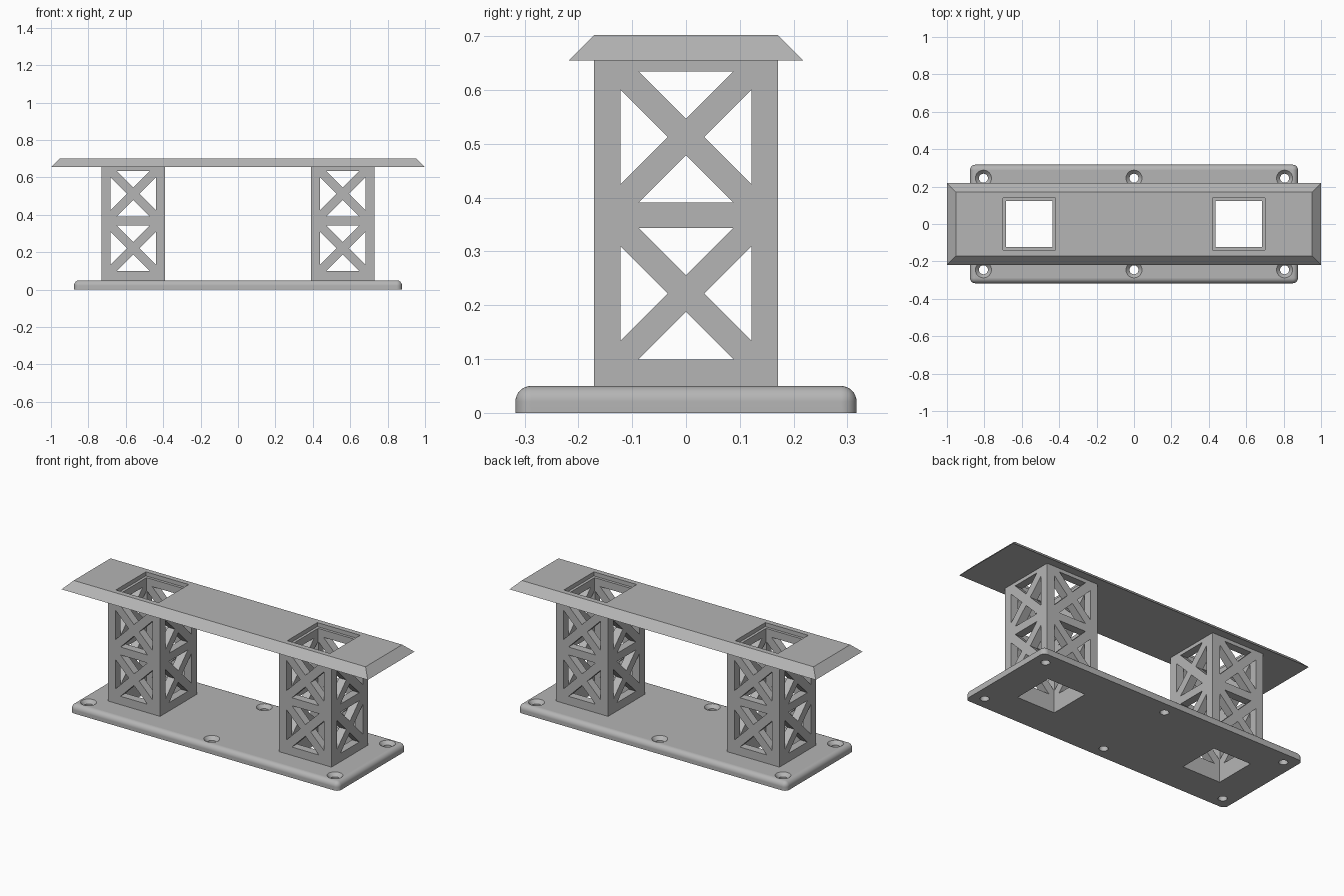
import bpy, bmesh
from math import radians
from mathutils import Matrix, Vector

if "Cube" in bpy.data.objects:
    bpy.data.objects.remove(bpy.data.objects["Cube"], do_unlink=True)

grey = bpy.data.materials.new("matte grey")
grey.use_nodes = True
GREY = (0.46, 0.46, 0.46, 1)
grey.diffuse_color = GREY
grey.node_tree.nodes["Principled BSDF"].inputs["Base Color"].default_value = GREY

BASE_TOP, DECK_BOTTOM, DECK_TOP = 0.05, 0.655, 0.702
COLUMN_X, COLUMN_HALF, SHAFT_HALF = 0.56, 0.171, 0.124


def make_object(name, bm):
    bmesh.ops.recalc_face_normals(bm, faces=bm.faces)
    mesh = bpy.data.meshes.new(name)
    bm.to_mesh(mesh)
    bm.free()
    mesh.materials.append(grey)
    ob = bpy.data.objects.new(name, mesh)
    bpy.context.collection.objects.link(ob)
    return ob


def add_box(bm, cx, hx, hy, z0, z1):
    m = Matrix.Translation((cx, 0, (z0 + z1) / 2)) @ Matrix.Diagonal((2 * hx, 2 * hy, z1 - z0, 1))
    return bmesh.ops.create_cube(bm, size=1, matrix=m)["verts"]


def add_triangle_prism(bm, points, reach):
    """Triangle in the xz plane pushed through along y."""
    face = bm.faces.new([bm.verts.new((x, -reach, z)) for x, z in points])
    new = bmesh.ops.extrude_face_region(bm, geom=[face])["geom"]
    moved = [v for v in new if isinstance(v, bmesh.types.BMVert)]
    bmesh.ops.translate(bm, verts=moved, vec=(0, 2 * reach, 0))


def cut(target, bm):
    cutter = make_object("cutter", bm)
    cutter.hide_render = True
    mod = target.modifiers.new("cut", "BOOLEAN")
    mod.operation, mod.solver, mod.object = "DIFFERENCE", "EXACT", cutter
    bpy.context.view_layer.objects.active = target
    bpy.ops.object.modifier_apply(modifier=mod.name)
    bpy.data.objects.remove(cutter, do_unlink=True)


def shafts(half, z0, z1):
    bm = bmesh.new()
    for side in (-1, 1):
        add_box(bm, side * COLUMN_X, half, half, z0, z1)
    return bm


# Base plate with rounded upper edges and corners
bm = bmesh.new()
add_box(bm, 0, 0.877, 0.317, 0, BASE_TOP)
rounded = [e for e in bm.edges if max(v.co.z for v in e.verts) > 0.01]
bmesh.ops.bevel(bm, geom=rounded, offset=0.029, segments=8, profile=0.5, affect="EDGES")
base = make_object("base_plate", bm)
cut(base, shafts(SHAFT_HALF, -0.1, 0.1))

# Countersunk screw holes: straight bores, then cones
for r_low, r_high, z_low, z_high in ((0.024, 0.024, -0.05, 0.1), (0.0145, 0.062, 0.02, 0.07)):
    bm = bmesh.new()
    for x in (-0.805, 0, 0.805):
        for y in (-0.245, 0.245):
            bmesh.ops.create_cone(bm, cap_ends=True, segments=32, radius1=r_low, radius2=r_high,
                                  depth=z_high - z_low,
                                  matrix=Matrix.Translation((x, y, (z_low + z_high) / 2)))
    cut(base, bm)

bpy.ops.object.select_all(action="DESELECT")
base.select_set(True)
bpy.context.view_layer.objects.active = base
bpy.ops.object.shade_smooth_by_angle(angle=radians(30))
weighted = base.modifiers.new("clean flats", "WEIGHTED_NORMAL")
weighted.keep_sharp = True


def lattice_cutter(turn):
    """Four triangles round each crossed brace, in two storeys."""
    bm = bmesh.new()
    edge, tip, half = 0.122, 0.034, 0.088
    for zc in (0.2215, 0.5125):
        for s in (-1, 1):
            add_triangle_prism(bm, [(s * edge, zc - half), (s * edge, zc + half), (s * tip, zc)], 0.3)
            add_triangle_prism(bm, [(-half, zc + s * edge), (half, zc + s * edge), (0, zc + s * tip)], 0.3)
    bm.transform(Matrix.Rotation(radians(turn), 4, "Z"))
    return bm


# Hollow lattice columns
for name, side in (("right_column", -1), ("left_column", 1)):
    bm = bmesh.new()
    add_box(bm, 0, COLUMN_HALF, COLUMN_HALF, BASE_TOP, DECK_BOTTOM)
    column = make_object(name, bm)
    bm = bmesh.new()
    add_box(bm, 0, SHAFT_HALF, SHAFT_HALF, 0, 0.8)
    cut(column, bm)
    for turn in (0, 90):
        cut(column, lattice_cutter(turn))
    column.data.transform(Matrix.Translation((side * COLUMN_X, 0, 0)))

# Deck with sloping edges, open over the columns with a stepped rim
bm = bmesh.new()
SLOPE = 0.047
for v in add_box(bm, 0, 1, 0.218, DECK_BOTTOM, DECK_TOP):
    if v.co.z > DECK_BOTTOM + 0.01:
        v.co -= Vector((SLOPE if v.co.x > 0 else -SLOPE, SLOPE if v.co.y > 0 else -SLOPE, 0))
deck = make_object("deck", bm)
cut(deck, shafts(SHAFT_HALF, 0.6, 0.8))
cut(deck, shafts(0.14, 0.678, 0.8))
